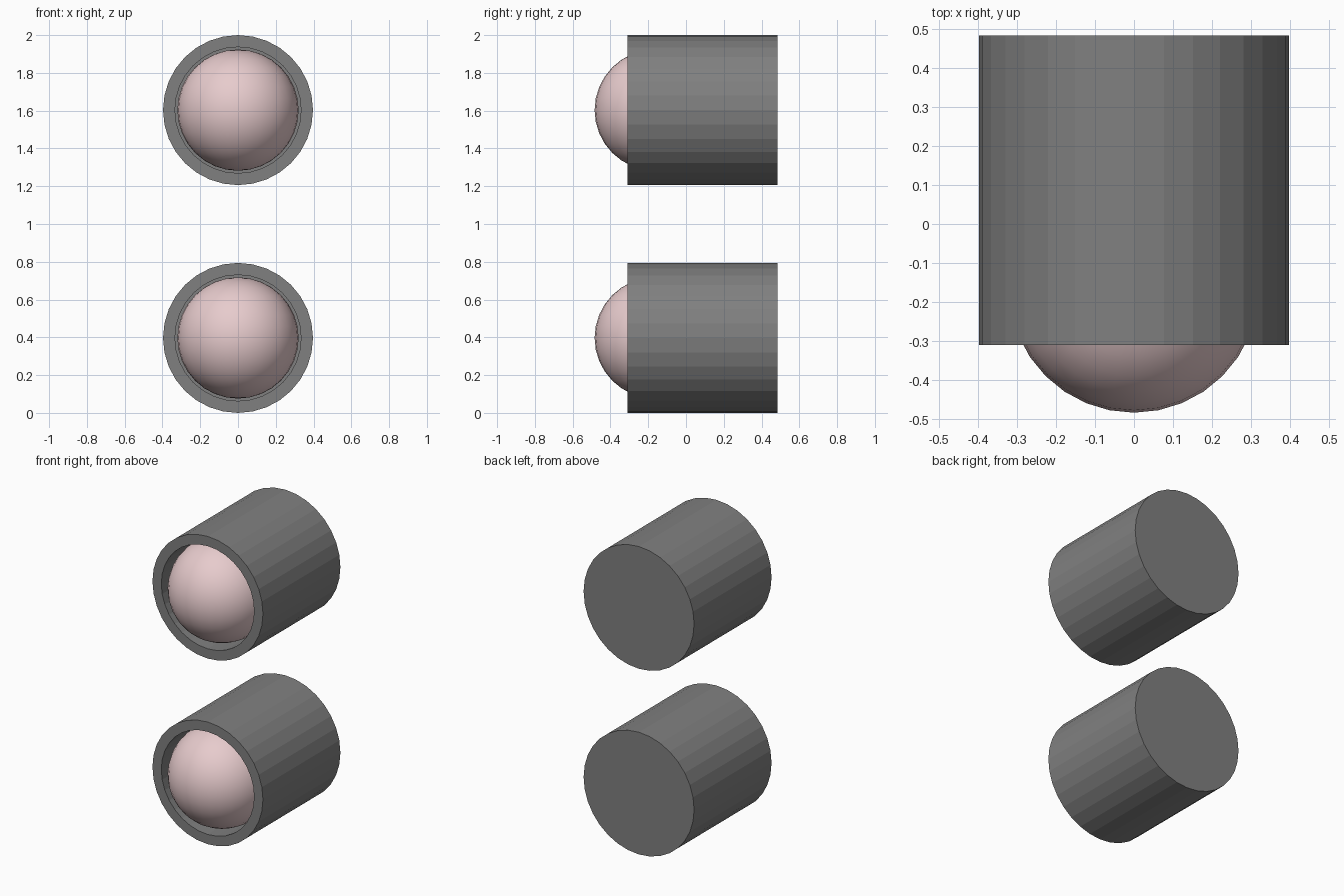
import bpy
import bmesh
from math import radians
from mathutils import Matrix

if "Cube" in bpy.data.objects:
    bpy.data.objects.remove(bpy.data.objects["Cube"])

R = 0.397            # housing radius
FRONT, BACK = -0.311, 0.484
LENS_R = 0.321
RECESS = 0.2

pink = bpy.data.materials.new("pink_glass")
pink.diffuse_color = (0.80, 0.60, 0.61, 1)
pink.use_nodes = True
pink.node_tree.nodes["Principled BSDF"].inputs["Base Color"].default_value = pink.diffuse_color
dark = bpy.data.materials.new("dark_grey")
dark.diffuse_color = (0.215, 0.215, 0.215, 1)
dark.use_nodes = True
dark.node_tree.nodes["Principled BSDF"].inputs["Base Color"].default_value = dark.diffuse_color


def add_object(name, bm, z, material):
    mesh = bpy.data.meshes.new(name)
    bm.to_mesh(mesh)
    bm.free()
    mesh.materials.append(material)
    ob = bpy.data.objects.new(name, mesh)
    ob.location.z = z
    bpy.context.collection.objects.link(ob)


def housing(name, z):
    # 32-sided can lying along y, with a round recess in its front cap
    bm = bmesh.new()
    bmesh.ops.create_cone(bm, cap_ends=True, segments=32, radius1=R, radius2=R,
                          depth=BACK - FRONT,
                          matrix=Matrix.Translation((0, (FRONT + BACK) / 2, 0))
                          @ Matrix.Rotation(radians(90), 4, 'X'))
    bm.normal_update()
    cap = min(bm.faces, key=lambda f: f.calc_center_median().y)
    bmesh.ops.inset_region(bm, faces=[cap], thickness=0.063, use_even_offset=True)
    floor = bmesh.ops.extrude_discrete_faces(bm, faces=[cap])["faces"][0]
    bmesh.ops.translate(bm, verts=floor.verts[:], vec=(0, RECESS, 0))
    bmesh.ops.recalc_face_normals(bm, faces=bm.faces[:])
    add_object(name, bm, z, dark)


def lens(name, z):
    # smooth ball bulging out of the recess
    bm = bmesh.new()
    bmesh.ops.create_uvsphere(bm, u_segments=32, v_segments=16, radius=LENS_R,
                              matrix=Matrix.Translation((0, -0.484 + LENS_R, 0)))
    for f in bm.faces:
        f.smooth = True
    add_object(name, bm, z, pink)


# Lower and upper lamps
for label, z in (("lower", R), ("upper", 2 - R)):
    housing(label + "_housing", z)
    lens(label + "_lens", z)
